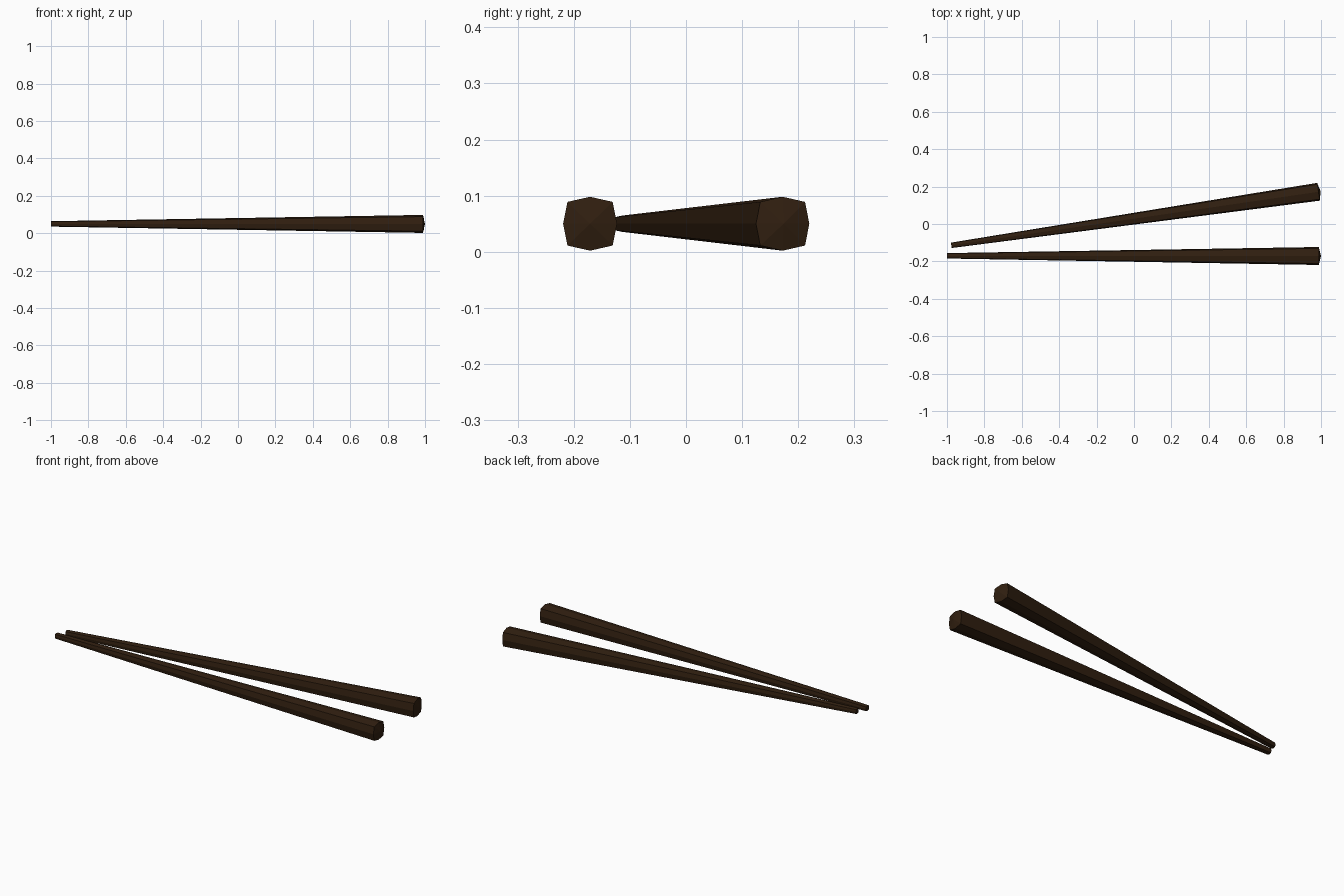
import bpy, bmesh, math
from mathutils import Matrix, Vector

if "Cube" in bpy.data.objects:
    bpy.data.objects.remove(bpy.data.objects["Cube"])

wood = bpy.data.materials.new("dark_wood")
wood.diffuse_color = (0.03, 0.0135, 0.005, 1)
wood.use_nodes = True
wood.node_tree.nodes["Principled BSDF"].inputs["Base Color"].default_value = wood.diffuse_color

# Rounded-square cross-section, relative to the half width
SECTION = [(1, 0), (.84, .81), (0, 1), (-.84, .81),
           (-1, 0), (-.84, -.81), (0, -1), (.84, -.81)]
TIP_R, END_R = 0.0145, 0.048


def chopstick(name, tip, end, dome=0.012):
    """Tapered eight-sided stick from tip to end, with a slightly domed butt."""
    tip, end = Vector(tip), Vector(end)
    axis = end - tip
    length = axis.length
    bm = bmesh.new()
    # Shaft rings: narrow tip, wide butt
    rings = []
    for x, r in ((0, TIP_R), (length - dome, END_R)):
        rings.append([bm.verts.new((x, a * r, b * r)) for a, b in SECTION])
    n = len(SECTION)
    for i in range(n):
        j = (i + 1) % n
        bm.faces.new((rings[0][i], rings[0][j], rings[1][j], rings[1][i]))
    # Flat tip, domed butt
    bm.faces.new(rings[0])
    apex = bm.verts.new((length, 0, 0))
    for i in range(n):
        bm.faces.new((rings[1][i], rings[1][(i + 1) % n], apex))
    bmesh.ops.recalc_face_normals(bm, faces=bm.faces)
    mesh = bpy.data.meshes.new(name)
    bm.to_mesh(mesh)
    bm.free()
    mesh.materials.append(wood)
    obj = bpy.data.objects.new(name, mesh)
    angle = math.atan2(axis.y, axis.x)
    obj.matrix_world = Matrix.Translation(tip) @ Matrix.Rotation(angle, 4, 'Z')
    bpy.context.collection.objects.link(obj)


chopstick("straight_chopstick", (-1.0, -0.17, 0.05), (1.0, -0.171, 0.05))
chopstick("angled_chopstick", (-0.977, -0.114, 0.05), (0.998, 0.174, 0.05))
